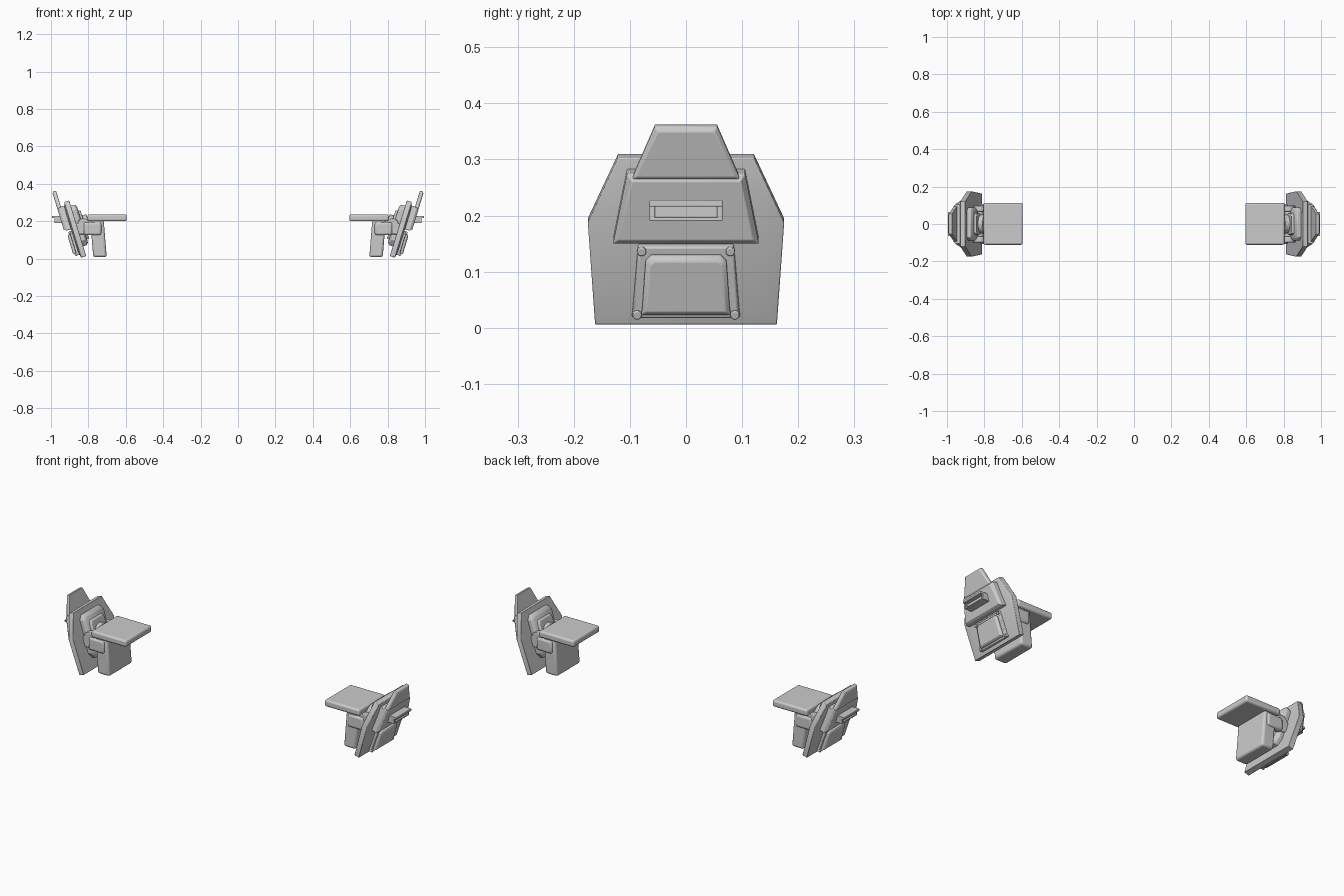
import bpy, bmesh, math
from mathutils import Vector, Matrix

cube = bpy.data.objects.get("Cube")
if cube:
    bpy.data.objects.remove(cube, do_unlink=True)

grey = bpy.data.materials.new("light grey")
grey.use_nodes = True
COLOUR = (0.6, 0.6, 0.6, 1)
grey.diffuse_color = COLOUR
grey.node_tree.nodes["Principled BSDF"].inputs["Base Color"].default_value = COLOUR

TILT = math.radians(17)
S, C = math.sin(TILT), math.cos(TILT)


def shield_point(y, z, n):
    # Point on the tilted shield: z measured on its outer face, n outward
    return Vector((0.845 + z / C * S + n * C, y, z - n * S))


def finish(name, bm, bevel, segments=2):
    # Bevel the part and mirror it to the other side
    bmesh.ops.recalc_face_normals(bm, faces=bm.faces)
    mesh = bpy.data.meshes.new(name)
    bm.to_mesh(mesh)
    bm.free()
    mesh.materials.append(grey)
    ob = bpy.data.objects.new(name, mesh)
    bpy.context.collection.objects.link(ob)
    if bevel:
        mod = ob.modifiers.new("Bevel", "BEVEL")
        mod.width, mod.segments = bevel, segments
        mod.limit_method, mod.angle_limit = "ANGLE", math.radians(35)
    mod = ob.modifiers.new("Mirror", "MIRROR")
    mod.use_clip = mod.use_mirror_merge = False
    bpy.ops.object.select_all(action="DESELECT")
    bpy.context.view_layer.objects.active = ob
    ob.select_set(True)
    bpy.ops.object.shade_smooth_by_angle(angle=math.radians(35))
    return ob


def loft(bm, loops):
    rings = [[bm.verts.new(p) for p in loop] for loop in loops]
    for a, b in zip(rings, rings[1:]):
        for i in range(len(a)):
            j = (i + 1) % len(a)
            bm.faces.new((a[i], a[j], b[j], b[i]))
    bm.faces.new(rings[0][::-1])
    bm.faces.new(rings[-1])


def plate(name, half, layers, bevel=0.004):
    # half: (half width, height) from bottom to top; layers: (offset, inset)
    outline = half + [(-y, z) for y, z in reversed(half)]
    mid = (half[0][1] + half[-1][1]) / 2
    width = max(y for y, z in half)
    height = (half[-1][1] - half[0][1]) / 2
    bm = bmesh.new()
    loft(bm, [[shield_point(y * (1 - i / width), mid + (z - mid) * (1 - i / height), n)
               for y, z in outline] for n, i in layers])
    return finish(name, bm, bevel)


def box(name, x, y, z, bevel, lean=0.0):
    bm = bmesh.new()
    loft(bm, [[(x[a] + shift, y[b], h) for a, b in ((0, 0), (1, 0), (1, 1), (0, 1))]
              for h, shift in ((z[0], -lean), (z[1], 0))])
    return finish(name, bm, bevel, 3)


def cylinder(name, centre, axis, radius, depth, bevel=0.004):
    bm = bmesh.new()
    turn = Vector((0, 0, 1)).rotation_difference(Vector(axis)).to_matrix().to_4x4()
    bmesh.ops.create_cone(bm, cap_ends=True, segments=24, radius1=radius, radius2=radius,
                          depth=depth, matrix=Matrix.Translation(centre) @ turn)
    return finish(name, bm, bevel)


OUT = (C, 0, -S)

# Shield layers
plate("main_shield", [(0.162, 0.003), (0.175, 0.185), (0.121, 0.30)],
      [(-0.036, 0.0), (-0.008, 0.0), (0.0, 0.03)], 0.002)
plate("upper_shield", [(0.13, 0.157), (0.105, 0.282)],
      [(-0.005, 0.0), (0.026, 0.0), (0.038, 0.01)], 0.002)
plate("top_crest", [(0.097, 0.272), (0.055, 0.368)],
      [(0.016, 0.0), (0.032, 0.0), (0.038, 0.008)], 0.002)

# Slotted grip on the upper shield
for name, ys, zs in (("grip_top", (-0.065, 0.065), (0.216, 0.228)),
                     ("grip_bottom", (-0.065, 0.065), (0.19, 0.197)),
                     ("grip_end_front", (-0.065, -0.055), (0.19, 0.228)),
                     ("grip_end_back", (0.055, 0.065), (0.19, 0.228))):
    box(name, (0.92, 0.995 if name == "grip_top" else 0.982), ys, zs, 0.002)
box("grip_core", (0.92, 0.972), (-0.056, 0.056), (0.195, 0.218), 0.001)

# Lower hatch with corner bolts
plate("hatch_frame", [(0.097, 0.018), (0.086, 0.15)], [(-0.004, 0.0), (0.012, 0.003)], 0.003)
plate("hatch_cover", [(0.08, 0.028), (0.078, 0.04), (0.072, 0.124), (0.062, 0.134)],
      [(0.006, 0.0), (0.02, 0.0), (0.028, 0.008)], 0.002)
for y, z, where in ((0.087, 0.027, "low"), (0.079, 0.14, "high")):
    for side, word in ((-1, "front"), (1, "back")):
        cylinder(f"hatch_bolt_{where}_{word}", shield_point(side * y, z, 0.012), OUT, 0.008, 0.012, 0.002)

# Inner backing panel and pivot
plate("inner_panel", [(0.065, 0.055), (0.088, 0.085), (0.088, 0.25), (0.07, 0.272)],
      [(-0.066, 0.012), (-0.056, 0.0), (-0.03, 0.0)], 0.003)
plate("inner_pad", [(0.05, 0.08), (0.06, 0.10), (0.06, 0.225), (0.05, 0.24)],
      [(-0.078, 0.006), (-0.06, 0.0)], 0.003)
cylinder("pivot_disc", shield_point(0, 0.16, -0.085), OUT, 0.05, 0.035)

# Hinge arms joining bracket to shield
for side, word in ((-1, "front"), (1, "back")):
    cylinder(f"hinge_knuckle_{word}", (0.825, side * 0.083, 0.18), (0, 1, 0), 0.035, 0.032)
    box(f"hinge_arm_{word}", (0.73, 0.825), sorted((side * 0.07, side * 0.108)), (0.125, 0.195), 0.012)
    box(f"hinge_lug_{word}", (0.82, 0.865), sorted((side * 0.067, side * 0.099)), (0.13, 0.19), 0.008)
cylinder("hinge_pin", (0.825, 0, 0.17), (0, 1, 0), 0.02, 0.16)

# Bracket: flat top pad and hanging leg
box("top_pad", (0.595, 0.805), (-0.111, 0.113), (0.2, 0.236), 0.01)
box("bracket_leg", (0.718, 0.79), (-0.1, 0.1), (0.008, 0.205), 0.012, 0.016)
